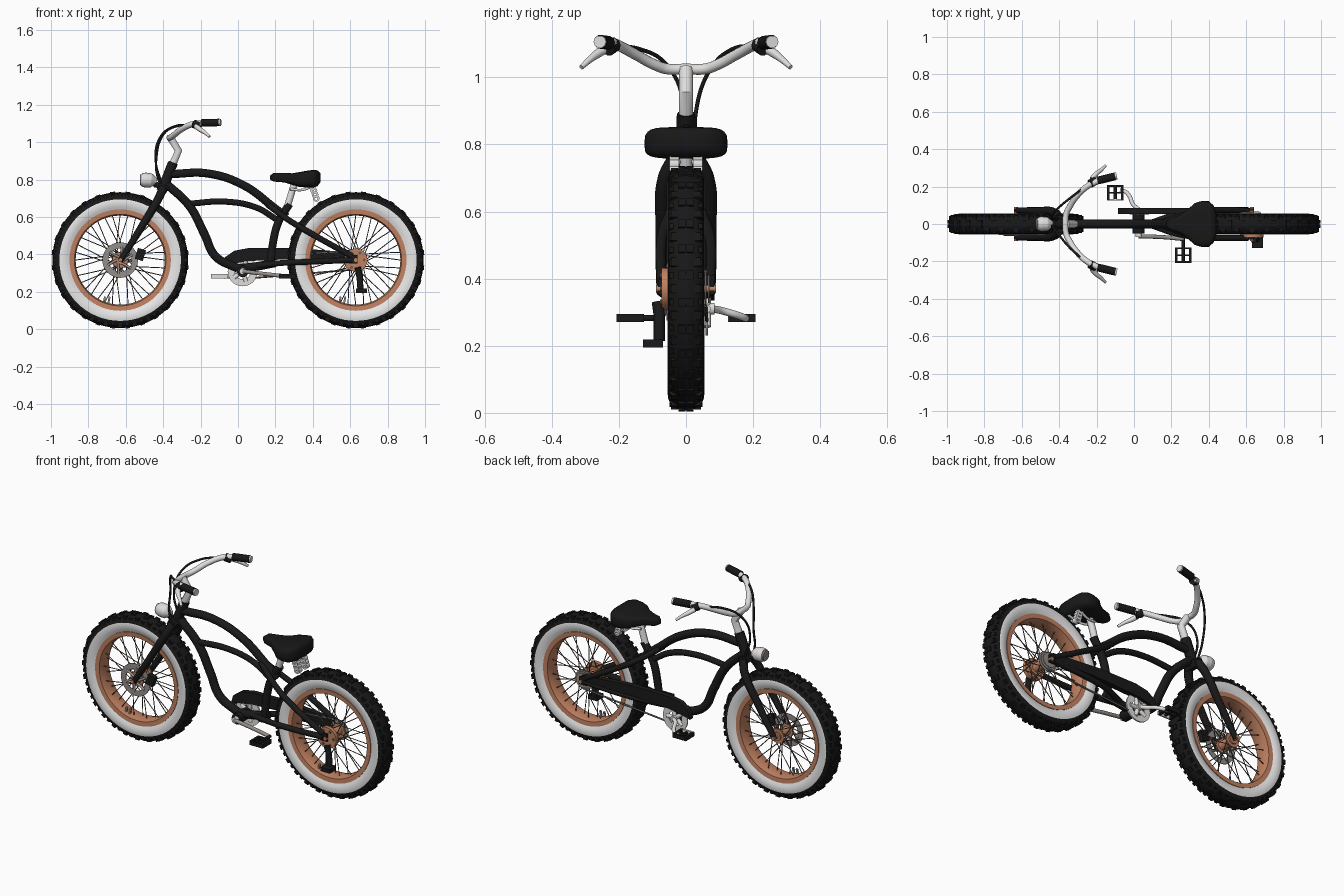
import bpy, bmesh, math
from mathutils import Vector, Matrix

if "Cube" in bpy.data.objects:
    bpy.data.objects.remove(bpy.data.objects["Cube"])


def material(name, rgb, rough=0.5):
    m = bpy.data.materials.new(name)
    m.use_nodes = True
    m.diffuse_color = (*rgb, 1)
    node = next(n for n in m.node_tree.nodes if n.type == 'BSDF_PRINCIPLED')
    node.inputs["Base Color"].default_value = (*rgb, 1)
    node.inputs["Roughness"].default_value = rough
    return m


BLACK = material("black paint", (0.010, 0.010, 0.010))
RUBBER = material("black rubber", (0.009, 0.009, 0.009), 0.8)
WHITE = material("white wall", (0.85, 0.85, 0.85))
COPPER = material("copper", (0.53, 0.22, 0.12))
SILVER = material("bright silver", (0.74, 0.73, 0.72))
STEEL = material("grey steel", (0.30, 0.27, 0.25))
SPOKE = material("dark steel", (0.13, 0.11, 0.10))


def finish(obj, mats, angle=40):
    for m in mats:
        obj.data.materials.append(m)
    bpy.ops.object.select_all(action='DESELECT')
    obj.select_set(True)
    bpy.context.view_layer.objects.active = obj
    bpy.ops.object.shade_smooth_by_angle(angle=math.radians(angle))
    return obj


def from_bmesh(name, bm, mats, angle=40):
    bmesh.ops.recalc_face_normals(bm, faces=bm.faces)
    me = bpy.data.meshes.new(name)
    bm.to_mesh(me)
    bm.free()
    obj = bpy.data.objects.new(name, me)
    bpy.context.collection.objects.link(obj)
    return finish(obj, mats, angle)


def tube(name, pts, radius, mat, scales=None, straight=False, sides=3):
    """Round tube through points, with optional radius factor per point."""
    cu = bpy.data.curves.new(name, 'CURVE')
    cu.dimensions = '3D'
    cu.bevel_depth, cu.bevel_resolution = radius, sides
    cu.use_fill_caps = True
    cu.resolution_u = 1 if straight else 8
    sp = cu.splines.new('POLY' if straight else 'BEZIER')
    knots = sp.points if straight else sp.bezier_points
    knots.add(len(pts) - 1)
    for i, (k, p) in enumerate(zip(knots, pts)):
        k.co = (*p, 1) if straight else p
        k.radius = scales[i] if scales else 1
        if not straight:
            k.handle_left_type = k.handle_right_type = 'AUTO'
    tmp = bpy.data.objects.new(name, cu)
    bpy.context.collection.objects.link(tmp)
    bpy.context.view_layer.update()
    me = bpy.data.meshes.new_from_object(tmp.evaluated_get(bpy.context.evaluated_depsgraph_get()))
    bpy.data.objects.remove(tmp)
    obj = bpy.data.objects.new(name, me)
    bpy.context.collection.objects.link(obj)
    me.materials.clear()
    return finish(obj, [mat])


def pair(name, pts, radius, mat, **kw):
    for side, s in (("left", 1), ("right", -1)):
        tube(f"{side}_{name}", [(x, s * y, z) for x, y, z in pts], radius, mat, **kw)


def rod(name, a, b, radius, mat):
    return tube(name, [a, b], radius, mat, straight=True)


def add_box(bm, center, size, spin=0):
    m = Matrix.Translation(center) @ Matrix.Rotation(spin, 4, 'Y') @ Matrix.Diagonal((*size, 1))
    bmesh.ops.create_cube(bm, size=1, matrix=m)


def box(name, center, size, mat, spin=0):
    bm = bmesh.new()
    add_box(bm, center, size, spin)
    return from_bmesh(name, bm, [mat])


def lathe(name, center, profile, mats, steps=64, rule=None):
    """Closed (radius, y) profile turned around the axle."""
    bm = bmesh.new()
    cx, cy, cz = center
    rings = []
    for i in range(steps):
        a = math.tau * i / steps
        rings.append([bm.verts.new((cx + r * math.cos(a), cy + y, cz + r * math.sin(a)))
                      for r, y in profile])
    n = len(profile)
    for i in range(steps):
        p, q = rings[i], rings[(i + 1) % steps]
        for j in range(n):
            k = (j + 1) % n
            f = bm.faces.new((p[j], p[k], q[k], q[j]))
            if rule:
                f.material_index = rule((profile[j][0] + profile[k][0]) / 2)
    return from_bmesh(name, bm, mats)


def plate(name, outline, y0, y1, mat):
    bm = bmesh.new()
    face = bm.faces.new([bm.verts.new((x, y0, z)) for x, z in outline])
    out = bmesh.ops.extrude_face_region(bm, geom=[face])
    bmesh.ops.translate(bm, vec=(0, y1 - y0, 0),
                        verts=[g for g in out['geom'] if isinstance(g, bmesh.types.BMVert)])
    return from_bmesh(name, bm, [mat])


def disc(name, center, outer, inner, width, mat, steps=40):
    h = width / 2
    return lathe(name, center, [(inner, -h), (outer, -h), (outer, h), (inner, h)], [mat], steps)


# Wheels: tyre with white wall, knobs, rim, hub and crossed spokes
def wheel(name, cx):
    c = Vector((cx, 0, 0.37))
    half = [(0.262, 0.040), (0.285, 0.051), (0.303, 0.055), (0.325, 0.054), (0.345, 0.046), (0.359, 0.024)]
    prof = half + [(0.363, 0)] + [(r, -y) for r, y in reversed(half)]
    lathe(name + "_tyre", c, prof, [RUBBER, WHITE], 64,
          lambda r: 1 if 0.263 < r < 0.33 else 0)
    lathe(name + "_rim", c, [(0.271, 0.048), (0.245, 0.046), (0.238, 0.02), (0.238, -0.02),
                             (0.245, -0.046), (0.271, -0.048)], [COPPER])
    bm = bmesh.new()
    for i in range(56):
        a = math.tau * i / 56
        out = Vector((math.cos(a), 0, math.sin(a)))
        r, off = (0.36, 0.012) if i % 2 else (0.353, 0.034)
        for s in (1, -1):
            add_box(bm, c + r * out + Vector((0, s * off, 0)), (0.014, 0.02, 0.026), -a)
            add_box(bm, c + 0.343 * out + Vector((0, s * 0.043, 0)), (0.018, 0.012, 0.018), -a)
    from_bmesh(name + "_tread_knobs", bm, [RUBBER])
    rod(name + "_hub", c - Vector((0, 0.055, 0)), c + Vector((0, 0.055, 0)), 0.026, COPPER)
    rod(name + "_axle", c - Vector((0, 0.09, 0)), c + Vector((0, 0.09, 0)), 0.011, COPPER)
    for s in (1, -1):
        disc(f"{name}_hub_flange_{'left' if s > 0 else 'right'}", c + Vector((0, s * 0.042, 0)),
             0.042, 0.015, 0.008, COPPER, 24)
    bm = bmesh.new()
    for i in range(36):
        a = math.tau * i / 36
        s = 1 if i % 2 else -1
        b = a + (0.9 if i % 4 < 2 else -0.9)
        p = c + Vector((0.036 * math.cos(b), s * 0.04, 0.036 * math.sin(b)))
        q = c + Vector((0.242 * math.cos(a), s * 0.012, 0.242 * math.sin(a)))
        m = Matrix.Translation((p + q) / 2) @ (q - p).to_track_quat('Z', 'Y').to_matrix().to_4x4()
        bmesh.ops.create_cone(bm, segments=6, radius1=0.0025, radius2=0.0025,
                              depth=(q - p).length, matrix=m)
    from_bmesh(name + "_spokes", bm, [SPOKE])
    for dx in (-0.085, -0.06):
        box(name + "_spoke_clip", c + Vector((dx, -0.02, -0.215)), (0.010, 0.01, 0.04), STEEL, 0.2)


wheel("front_wheel", -0.63)
wheel("rear_wheel", 0.63)

# Brake disc, caliper, rear drum and sprockets
disc("front_brake_disc", (-0.63, -0.056, 0.37), 0.095, 0.062, 0.004, STEEL)
for i in range(6):
    a = math.tau * i / 6
    rod("front_disc_arm", (-0.63 + 0.02 * math.cos(a), -0.056, 0.37 + 0.02 * math.sin(a)),
        (-0.63 + 0.072 * math.cos(a + 0.4), -0.056, 0.37 + 0.072 * math.sin(a + 0.4)), 0.007, STEEL)
box("front_brake_caliper", (-0.522, -0.062, 0.40), (0.045, 0.03, 0.06), BLACK, 0.3)
disc("rear_drum", (0.63, -0.062, 0.37), 0.062, 0.01, 0.022, COPPER)
for i in range(6):
    a = math.tau * i / 6
    rod("rear_drum_bolt", (0.63 + 0.045 * math.cos(a), -0.07, 0.37 + 0.045 * math.sin(a)),
        (0.63 + 0.045 * math.cos(a), -0.078, 0.37 + 0.045 * math.sin(a)), 0.008, SPOKE)
for i in range(3):
    disc("rear_sprocket", (0.63, 0.05 + 0.009 * i, 0.37), 0.058 - 0.008 * i, 0.01, 0.004, STEEL)

# Fork, head tube and headlight
pair("fork_leg", [(-0.40, 0.035, 0.755), (-0.425, 0.062, 0.70), (-0.52, 0.07, 0.54), (-0.63, 0.073, 0.365)],
     0.024, BLACK, scales=[1, 0.95, 0.85, 0.62])
box("fork_crown", (-0.402, 0, 0.755), (0.055, 0.09, 0.04), BLACK, 0.45)
rod("head_tube", (-0.405, 0, 0.745), (-0.35, 0, 0.885), 0.028, BLACK)
tube("headlight", [(-0.517, 0, 0.80), (-0.495, 0, 0.798), (-0.465, 0, 0.795), (-0.435, 0, 0.79)], 0.04,
     SILVER, scales=[0.85, 1, 0.95, 0.4], sides=6)
rod("headlight_lens", (-0.524, 0, 0.80), (-0.515, 0, 0.80), 0.03, STEEL)
rod("headlight_bracket", (-0.45, 0, 0.775), (-0.40, 0, 0.765), 0.016, BLACK)

# Frame
tube("top_tube", [(-0.36, 0, 0.83), (-0.16, 0, 0.833), (0.03, 0, 0.77), (0.20, 0, 0.645), (0.26, 0, 0.60)],
     0.023, BLACK)
tube("middle_tube", [(-0.28, 0, 0.67), (-0.06, 0, 0.682), (0.10, 0, 0.65), (0.21, 0, 0.585)], 0.017, BLACK)
tube("down_tube", [(-0.385, 0, 0.78), (-0.26, 0, 0.66), (-0.18, 0, 0.51), (-0.12, 0, 0.39), (0.0, 0, 0.325)],
     0.024, BLACK)
tube("seat_tube", [(0.275, 0, 0.67), (0.215, 0, 0.57), (0.185, 0, 0.45), (0.175, 0, 0.35)], 0.022, BLACK)
tube("lower_tube", [(0.0, 0, 0.325), (0.09, 0, 0.335), (0.20, 0, 0.355)], 0.024, BLACK)
pair("seat_stay", [(0.16, 0.012, 0.665), (0.27, 0.05, 0.585), (0.36, 0.07, 0.53), (0.61, 0.074, 0.39)],
     0.016, BLACK)
pair("chain_stay", [(0.10, 0.01, 0.34), (0.24, 0.055, 0.355), (0.36, 0.07, 0.36), (0.61, 0.074, 0.37)],
     0.016, BLACK)
for s in (1, -1):
    box("dropout", (0.617, s * 0.078, 0.375), (0.045, 0.012, 0.045), BLACK)

# Crank, chain, guard and pedals
crank = Vector((0.025, 0, 0.31))
rod("bottom_bracket", crank - Vector((0, 0.05, 0)), crank + Vector((0, 0.05, 0)), 0.032, BLACK)
rod("crank_axle", crank - Vector((0, 0.07, 0)), crank + Vector((0, 0.085, 0)), 0.018, SILVER)
disc("chainring", crank + Vector((0, 0.062, 0)), 0.08, 0.042, 0.008, SILVER)
for i in range(5):
    a = math.tau * i / 5
    rod("chainring_arm", crank + Vector((0, 0.062, 0)),
        crank + Vector((0.056 * math.cos(a), 0.062, 0.056 * math.sin(a))), 0.012, SILVER)
rod("chain_upper", (0.04, 0.062, 0.385), (0.63, 0.058, 0.42), 0.006, SPOKE)
rod("chain_lower", (0.09, 0.062, 0.275), (0.63, 0.058, 0.32), 0.005, SPOKE)
plate("chain_guard", [(-0.085, 0.335), (-0.07, 0.385), (-0.02, 0.42), (0.06, 0.435), (0.30, 0.435),
                      (0.62, 0.41), (0.62, 0.375), (0.28, 0.375), (0.06, 0.365), (-0.03, 0.35)],
      0.054, 0.085, BLACK)
tube("left_crank_arm", [crank + Vector((0, 0.078, 0)), (-0.005, 0.105, 0.305), (-0.025, 0.15, 0.292),
                        (-0.05, 0.175, 0.283), (-0.075, 0.178, 0.281)], 0.011, SILVER)
tube("right_crank_arm", [crank - Vector((0, 0.066, 0)), (0.15, -0.07, 0.295), (0.263, -0.08, 0.283)], 0.011, STEEL)
for side, s, x, inner in (("left", 1, -0.10, SILVER), ("right", -1, 0.263, BLACK)):
    z = 0.283
    rod(side + "_pedal_axle", (x, s * (0.135 if s > 0 else 0.075), z), (x, s * 0.20, z), 0.009, BLACK)
    for dx in (-0.037, 0.037):
        box(side + "_pedal_rail", (x + dx, s * 0.167, z), (0.014, 0.08, 0.024), BLACK)
    for y, mat in ((0.129, inner), (0.167, BLACK), (0.203, BLACK)):
        box(side + "_pedal_bar", (x, s * y, z), (0.088, 0.009, 0.024), mat)

# Kickstand
tube("kickstand", [(0.64, -0.085, 0.33), (0.648, -0.08, 0.29), (0.655, -0.08, 0.215)], 0.017, BLACK)
box("kickstand_foot", (0.66, -0.098, 0.207), (0.06, 0.06, 0.024), BLACK)

# Saddle lofted along its length: x, half width, bottom, top
bm = bmesh.new()
stations = [(0.172, 0.014, 0.80, 0.822), (0.19, 0.028, 0.79, 0.836), (0.25, 0.05, 0.785, 0.836),
            (0.29, 0.08, 0.772, 0.834), (0.325, 0.112, 0.762, 0.84), (0.365, 0.124, 0.758, 0.847),
            (0.40, 0.122, 0.758, 0.852), (0.425, 0.10, 0.765, 0.85), (0.44, 0.06, 0.785, 0.835)]
rings = []
for x, w, lo, hi in stations:
    ring = []
    for i in range(24):
        a = math.tau * i / 24
        c, s = math.cos(a), math.sin(a)
        ring.append(bm.verts.new((x, w * math.copysign(abs(c) ** 0.45, c),
                                  (lo + hi) / 2 + (hi - lo) / 2 * math.copysign(abs(s) ** 0.5, s))))
    rings.append(ring)
for p, q in zip(rings, rings[1:]):
    for i in range(24):
        bm.faces.new((p[i], p[i - 1], q[i - 1], q[i]))
bm.faces.new(rings[0])
bm.faces.new(rings[-1])
from_bmesh("saddle", bm, [RUBBER], 60)
rod("seat_post", (0.262, 0, 0.65), (0.30, 0, 0.775), 0.019, SILVER)
pair("saddle_rail", [(0.28, 0.02, 0.75), (0.34, 0.03, 0.745), (0.40, 0.04, 0.765)], 0.007, SILVER)
for s in (1, -1):
    for i in range(4):
        disc("saddle_spring", (0.418 - 0.006 * i, s * 0.035, 0.70 + 0.02 * i), 0.018, 0.008, 0.028, SILVER, 16)

# Handlebar, grips, levers and cables
tube("stem", [(-0.35, 0, 0.88), (-0.318, 0, 0.955), (-0.362, 0, 1.025)], 0.021, SILVER, straight=True)
rod("stem_collar", (-0.354, 0, 0.87), (-0.346, 0, 0.892), 0.027, BLACK)
bar = [(-0.19, 0.232, 1.103), (-0.24, 0.208, 1.098), (-0.305, 0.15, 1.068), (-0.345, 0.09, 1.036),
       (-0.362, 0.055, 1.025)]
tube("handlebar", bar + [(-0.367, 0, 1.025)] + [(x, -y, z) for x, y, z in reversed(bar)], 0.016, SILVER)
pair("grip", [(-0.195, 0.232, 1.103), (-0.10, 0.255, 1.106)], 0.021, RUBBER, straight=True)
pair("grip_end_cap", [(-0.101, 0.255, 1.106), (-0.092, 0.257, 1.106)], 0.019, SILVER, straight=True)
pair("lever_clamp", [(-0.235, 0.215, 1.098), (-0.205, 0.232, 1.086)], 0.023, BLACK, straight=True)
pair("brake_lever", [(-0.225, 0.24, 1.085), (-0.205, 0.265, 1.07), (-0.175, 0.29, 1.05), (-0.152, 0.312, 1.03)],
     0.012, SILVER, scales=[1.2, 1.1, 0.8, 0.6])
tube("left_brake_cable", [(-0.23, 0.22, 1.09), (-0.34, 0.14, 1.085), (-0.42, 0.07, 1.02),
                          (-0.44, 0.03, 0.90), (-0.405, 0.03, 0.77)], 0.006, BLACK)
tube("right_brake_cable", [(-0.23, -0.22, 1.09), (-0.33, -0.14, 1.085), (-0.40, -0.06, 1.04),
                           (-0.435, -0.01, 0.93), (-0.425, -0.03, 0.80), (-0.40, -0.03, 0.76)], 0.006, BLACK)
